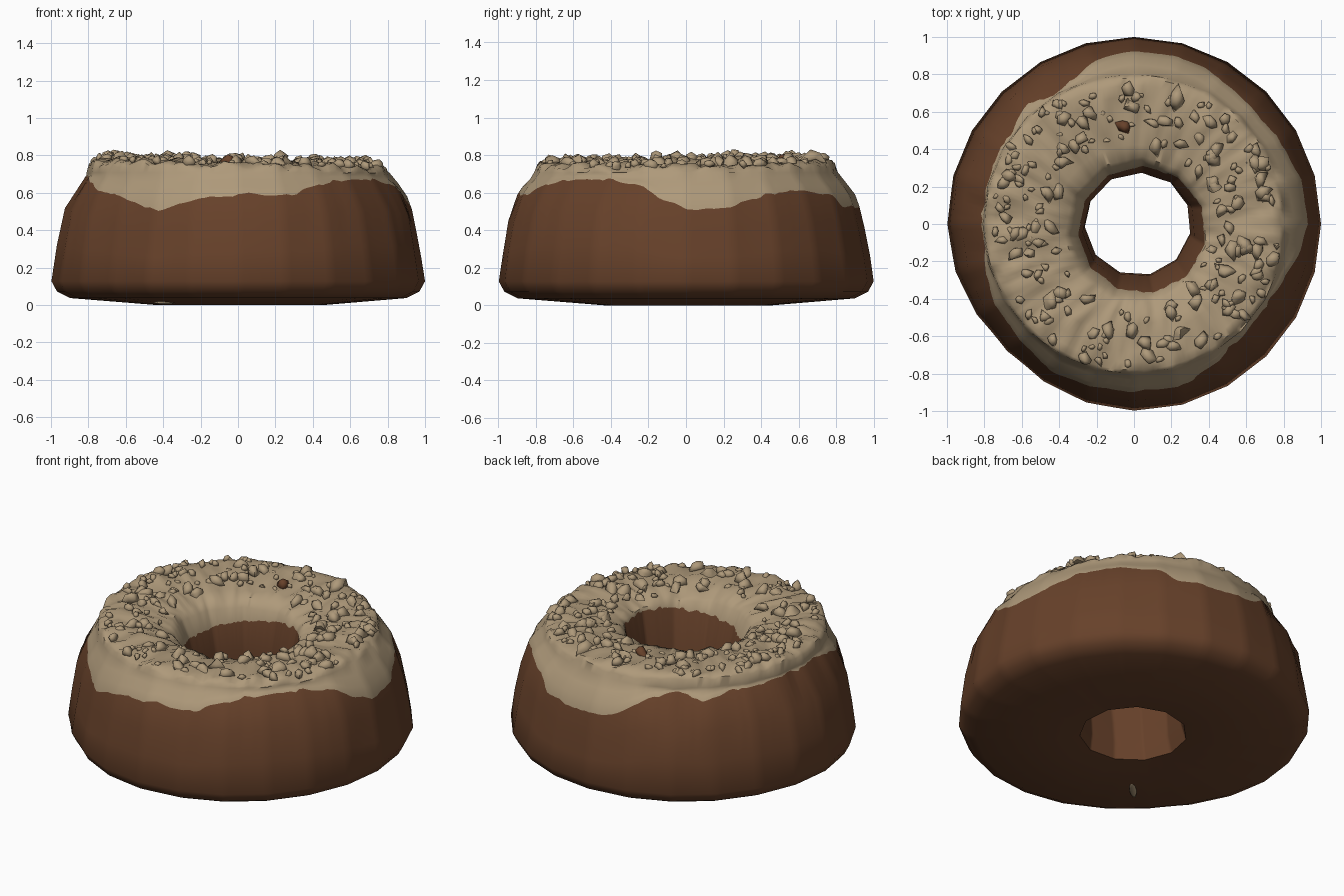
import bpy, bmesh, math, random
from mathutils import Vector, Matrix, noise

if "Cube" in bpy.data.objects:
    bpy.data.objects.remove(bpy.data.objects["Cube"])

random.seed(7)
N = 192


def material(name, rgb):
    m = bpy.data.materials.new(name)
    m.diffuse_color = (*rgb, 1)
    m.use_nodes = True
    m.node_tree.nodes["Principled BSDF"].inputs["Base Color"].default_value = m.diffuse_color
    return m


dough = material("brown dough", (0.135, 0.053, 0.023))
glaze = material("tan glaze", (0.425, 0.32, 0.195))

# lower edge of the glaze: (degrees, height)
EDGE = [(0, .52), (10, .52), (20, .56), (30, .60), (45, .62), (58, .60), (65, .54), (80, .52),
        (98, .55), (110, .66), (122, .70), (131, .65), (142, .68), (160, .695), (190, .695),
        (200, .66), (212, .61), (225, .58), (243, .51), (255, .57), (270, .60), (290, .60),
        (300, .66), (317, .68), (335, .67), (345, .64), (352, .57), (360, .52)]
OUTER = [(.13, 1.0), (.30, .975), (.50, .937), (.60, .90), (.65, .865), (.70, .81)]
INNER = [(.04, .30), (.12, .28), (.40, .285), (.60, .32), (.69, .355)]
TOP = [(.36, .70), (.39, .73), (.45, .752), (.52, .765), (.60, .772), (.68, .775),
       (.74, .773), (.78, .765), (.797, .75)]


def lerp(table, x):
    for (a, u), (b, v) in zip(table, table[1:]):
        if x <= b:
            return u + (v - u) * max(0, (x - a) / (b - a))
    return table[-1][1]


def facet(a, sides):
    """Radius factor that turns a circle into a polygon."""
    step = 2 * math.pi / sides
    return math.cos(step / 2) / math.cos((a % step) - step / 2)


def tilt(x, y):
    """The topping sits slightly higher at the left and back."""
    return -.022 * x + .012 * y


def section(i):
    """Closed cross-section of the ring at step i."""
    a = 2 * math.pi * i / N
    c = Vector((math.cos(a), math.sin(a), 0))
    jag = .014 * noise.noise(c * 9) + .01 * noise.noise(c * 20)
    zo = min(.703, lerp(EDGE, math.degrees(a)) + jag)
    zi = 0.64 + 0.045 * math.cos(a - .2) + jag
    flat = 1 - .04 * max(0, math.cos(a - math.radians(225))) ** 8   # pressed-in front left
    rows = [(.45, .008), (.90, .045), (.97, .08), (1.0, .135)]
    rows += [(lerp(OUTER, .13 + (zo - .13) * t), .13 + (zo - .13) * t) for t in (.35, .7, 1)]
    rows += [(lerp(OUTER, zo + (.715 - zo) * t), zo + (.715 - zo) * t) for t in (.35, .7, 1)]
    rows += TOP[::-1]
    rows += [(lerp(INNER, zi), zi)]
    rows += [(lerp(INNER, z), z) for z in (.45, .25, .12, .02)]
    pts = []
    for r, z in rows:
        w = max(0, min(1, (.6 - r) / .25))
        if r > .8:
            r *= facet(a, 24) * (1 + (flat - 1) * min(1, (r - .8) / .08))
        elif r < .4:
            r *= facet(a + .2, 11) * 1.02
        p = c * r + Vector((.02 + .01 * z, .02 - .085 * z, 0)) * w + Vector((0, 0, z))
        if z > .72:                                   # lumpy topping
            p.z += tilt(p.x, p.y) + .025 * noise.noise(p * 9) + .02 * noise.noise(p * 21)
        elif .15 < z < .5:                            # gently dented sides
            p += c * .012 * noise.noise(p * 3)
        pts.append(p)
    return pts


def finish(bm, name, mats, angle):
    me = bpy.data.meshes.new(name)
    bm.to_mesh(me)
    bm.free()
    for m in mats:
        me.materials.append(m)
    ob = bpy.data.objects.new(name, me)
    bpy.context.collection.objects.link(ob)
    bpy.ops.object.select_all(action='DESELECT')
    ob.select_set(True)
    bpy.context.view_layer.objects.active = ob
    bpy.ops.object.shade_smooth_by_angle(angle=math.radians(angle))
    return ob


# Ring body: dough below, glaze between the two edge rows
bm = bmesh.new()
rings = [[bm.verts.new(p) for p in section(i)] for i in range(N)]
M = len(rings[0])
for i in range(N):
    A, B = rings[i], rings[(i + 1) % N]
    for j in range(M):
        k = (j + 1) % M
        f = bm.faces.new((A[j], B[j], B[k], A[k]))
        f.material_index = 1 if 6 <= j < 19 else 0
bmesh.ops.recalc_face_normals(bm, faces=bm.faces)
finish(bm, "glazed_ring", [dough, glaze], 50)

# Chopped crumbs scattered over the top
bm = bmesh.new()


def crumb(x, y, s, mat):
    z = lerp(TOP, math.hypot(x, y)) + tilt(x, y)
    rot = Matrix.Rotation(random.uniform(0, 6.28), 4, 'Z') @ Matrix.Rotation(random.uniform(-.5, .5), 4, 'X')
    place = Matrix.Translation((x, y, z + s * .35)) @ rot @ Matrix.Diagonal((s * 1.2, s * .9, s, 1))
    made = bmesh.ops.create_icosphere(bm, subdivisions=1, radius=1, matrix=place)
    for v in made["verts"]:
        v.co += Vector([random.uniform(-.25, .25) * s for _ in range(3)])
        if v.co.z < z:                                # spread the foot into the glaze
            v.co.xy += (v.co.xy - Vector((x, y))) * .5
        for f in v.link_faces:
            f.material_index = mat


for n in range(210):
    a = random.uniform(0, 2 * math.pi)
    r = math.sqrt(random.uniform(.43 ** 2, .775 ** 2))
    crumb(r * math.cos(a), r * math.sin(a), random.choice((.014, .018, .022, .027, .034)), 0)
crumb(.23, .67, .045, 0)
crumb(-.05, .52, .03, 1)
finish(bm, "chopped_crumbs", [glaze, dough], 75)

# Small glaze smear under the ring
bm = bmesh.new()
bmesh.ops.create_icosphere(
    bm, subdivisions=2, radius=1,
    matrix=Matrix.Translation((-.39, -.475, .021)) @ Matrix.Rotation(math.pi / 4, 4, 'Z')
    @ Matrix.Diagonal((.085, .02, .009, 1)))
finish(bm, "underside_smear", [glaze], 60)

# Stand on the ground
low = min(v.co.z for o in bpy.data.objects for v in o.data.vertices)
for o in bpy.data.objects:
    o.data.transform(Matrix.Translation((0, 0, -low)))
